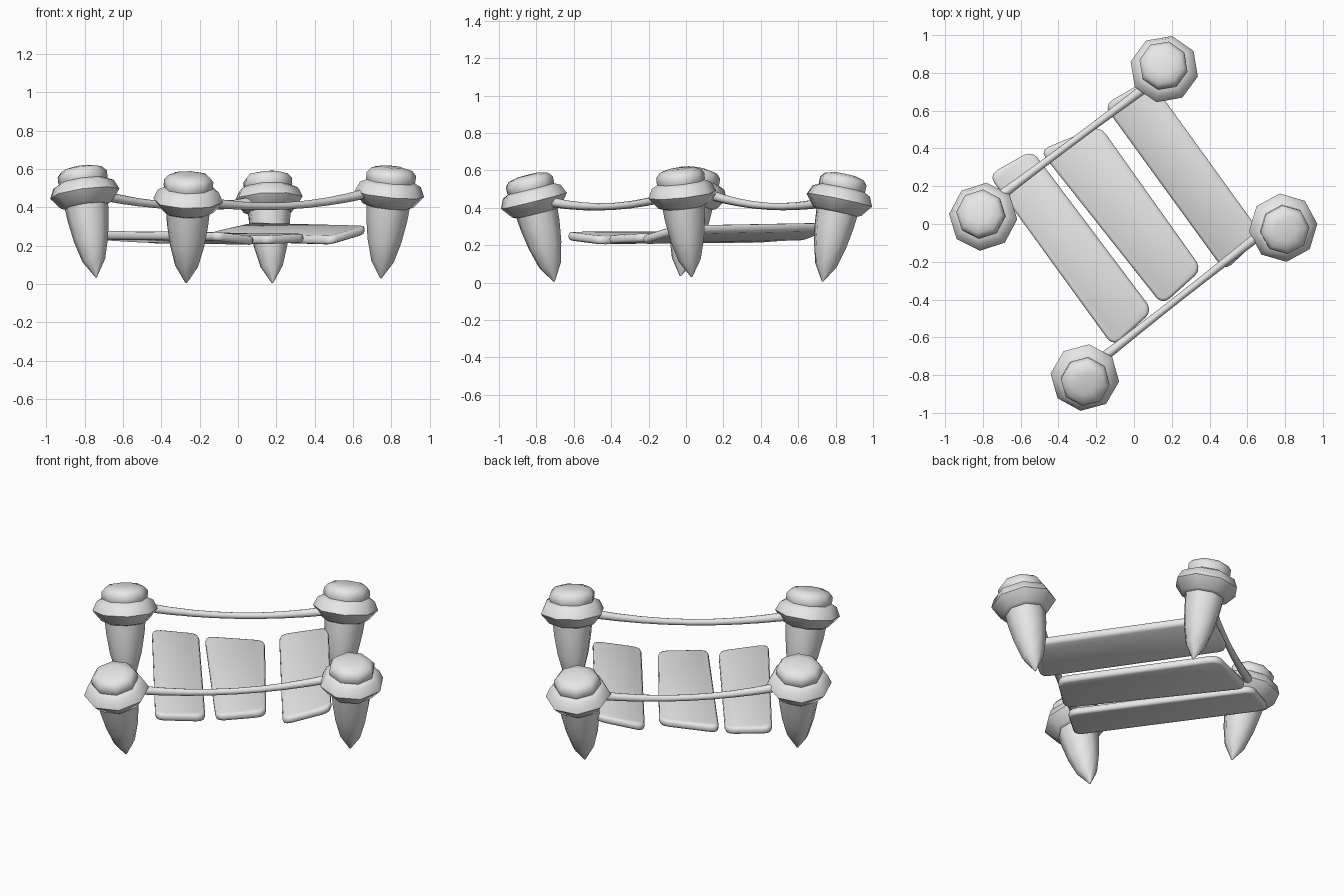
import bpy, bmesh, math
from mathutils import Vector, Matrix

cube = bpy.data.objects.get("Cube")
if cube:
    bpy.data.objects.remove(cube, do_unlink=True)

grey = bpy.data.materials.new("plain_grey")
grey.use_nodes = True
grey.diffuse_color = (0.8, 0.8, 0.8, 1)
grey.node_tree.nodes["Principled BSDF"].inputs["Base Color"].default_value = (0.8, 0.8, 0.8, 1)


def add_object(name, bm, angle):
    bmesh.ops.recalc_face_normals(bm, faces=bm.faces)
    mesh = bpy.data.meshes.new(name)
    bm.to_mesh(mesh)
    bm.free()
    mesh.materials.append(grey)
    obj = bpy.data.objects.new(name, mesh)
    bpy.context.collection.objects.link(obj)
    bpy.ops.object.select_all(action="DESELECT")
    obj.select_set(True)
    bpy.context.view_layer.objects.active = obj
    bpy.ops.object.shade_smooth_by_angle(angle=math.radians(angle))
    return obj


def loft(bm, rings, sides, twist=0):
    """Skin a list of (matrix, radius) circles and cap both ends."""
    loops = []
    for matrix, radius in rings:
        loop = []
        for i in range(sides):
            a = twist + math.tau * i / sides
            loop.append(bm.verts.new(matrix @ Vector((radius * math.cos(a), radius * math.sin(a), 0))))
        loops.append(loop)
    for low, high in zip(loops, loops[1:]):
        for i in range(sides):
            j = (i + 1) % sides
            bm.faces.new((low[i], low[j], high[j], high[i]))
    bm.faces.new(loops[0])
    bm.faces.new(loops[-1])


# Profiles as (distance from the tip, radius)
STAKE = [(0, 0.004), (0.09, 0.06), (0.2, 0.09), (0.31, 0.108), (0.42, 0.118)]
COLLAR = [(0.375, 0.11), (0.385, 0.135), (0.445, 0.183), (0.495, 0.16), (0.515, 0.12)]
CAP = [(0.48, 0.12), (0.52, 0.13), (0.55, 0.13), (0.575, 0.108), (0.587, 0.06)]


def post(name, tip, ring, twist):
    tip, ring = Vector(tip), Vector(ring)
    turn = Vector((0, 0, 1)).rotation_difference(ring - tip).to_matrix().to_4x4()
    frame = Matrix.Translation(tip) @ turn
    for part, profile in (("stake", STAKE), ("collar", COLLAR), ("cap", CAP)):
        bm = bmesh.new()
        rings = [(frame @ Matrix.Translation((0, 0, s)), r) for s, r in profile]
        loft(bm, rings, 8, math.radians(twist))
        add_object(name + "_" + part, bm, 50)


post("left_post", (0.745, 0.03, 0.03), (0.79, -0.02, 0.475), 6)
post("right_post", (-0.74, -0.03, 0.035), (-0.8, 0.04, 0.48), -5)
post("front_post", (-0.27, -0.705, 0.005), (-0.26, -0.815, 0.445), -7)
post("back_post", (0.18, 0.73, 0.005), (0.16, 0.82, 0.44), -13)


# Sagging rails between the posts
def rail(name, start, end, sag):
    start, end = Vector(start), Vector(end)
    turn = (end - start).to_track_quat("Z", "Y").to_matrix().to_4x4()
    rings = []
    for i in range(9):
        t = i / 8
        bow = 4 * t * (1 - t)
        point = start.lerp(end, t) - Vector((0, 0, sag * bow))
        rings.append((Matrix.Translation(point) @ turn, 0.027 - 0.008 * bow))
    bm = bmesh.new()
    loft(bm, rings, 8)
    add_object(name, bm, 60)


rail("front_rail", (-0.18, -0.72, 0.43), (0.68, -0.045, 0.475), 0.045)
rail("back_rail", (-0.72, 0.14, 0.465), (0.09, 0.745, 0.43), 0.04)


# Rounded planks, given by the four corners of their middle surface
def plank(name, corners, thick):
    bm = bmesh.new()
    half = Vector((0, 0, thick / 2))
    low = [bm.verts.new(Vector(c) - half) for c in corners]
    high = [bm.verts.new(Vector(c) + half) for c in corners]
    bm.faces.new(low)
    bm.faces.new(high)
    for i in range(4):
        j = (i + 1) % 4
        bm.faces.new((low[i], low[j], high[j], high[i]))
    bmesh.ops.recalc_face_normals(bm, faces=bm.faces)
    uprights = [e for e in bm.edges if abs(e.verts[0].co.z - e.verts[1].co.z) > thick * 0.9
                and (e.verts[0].co - e.verts[1].co).length < thick * 1.1]
    bmesh.ops.bevel(bm, geom=uprights, offset=0.05, segments=3, profile=0.5, affect="EDGES")
    rims = [e for e in bm.edges if e.calc_face_angle(0) > 0.9]
    bmesh.ops.bevel(bm, geom=rims, offset=0.016, segments=2, profile=0.5, affect="EDGES")
    add_object(name, bm, 60)


plank("right_plank", [(-0.77, 0.26, 0.255), (-0.11, -0.65, 0.25),
                      (0.1, -0.46, 0.225), (-0.54, 0.39, 0.24)], 0.045)
plank("middle_plank", [(-0.5, 0.39, 0.235), (0.15, -0.43, 0.23),
                       (0.36, -0.24, 0.24), (-0.18, 0.52, 0.245)], 0.045)
plank("left_plank", [(-0.16, 0.63, 0.245), (0.48, -0.25, 0.225),
                     (0.68, -0.06, 0.285), (0.08, 0.77, 0.3)], 0.045)
